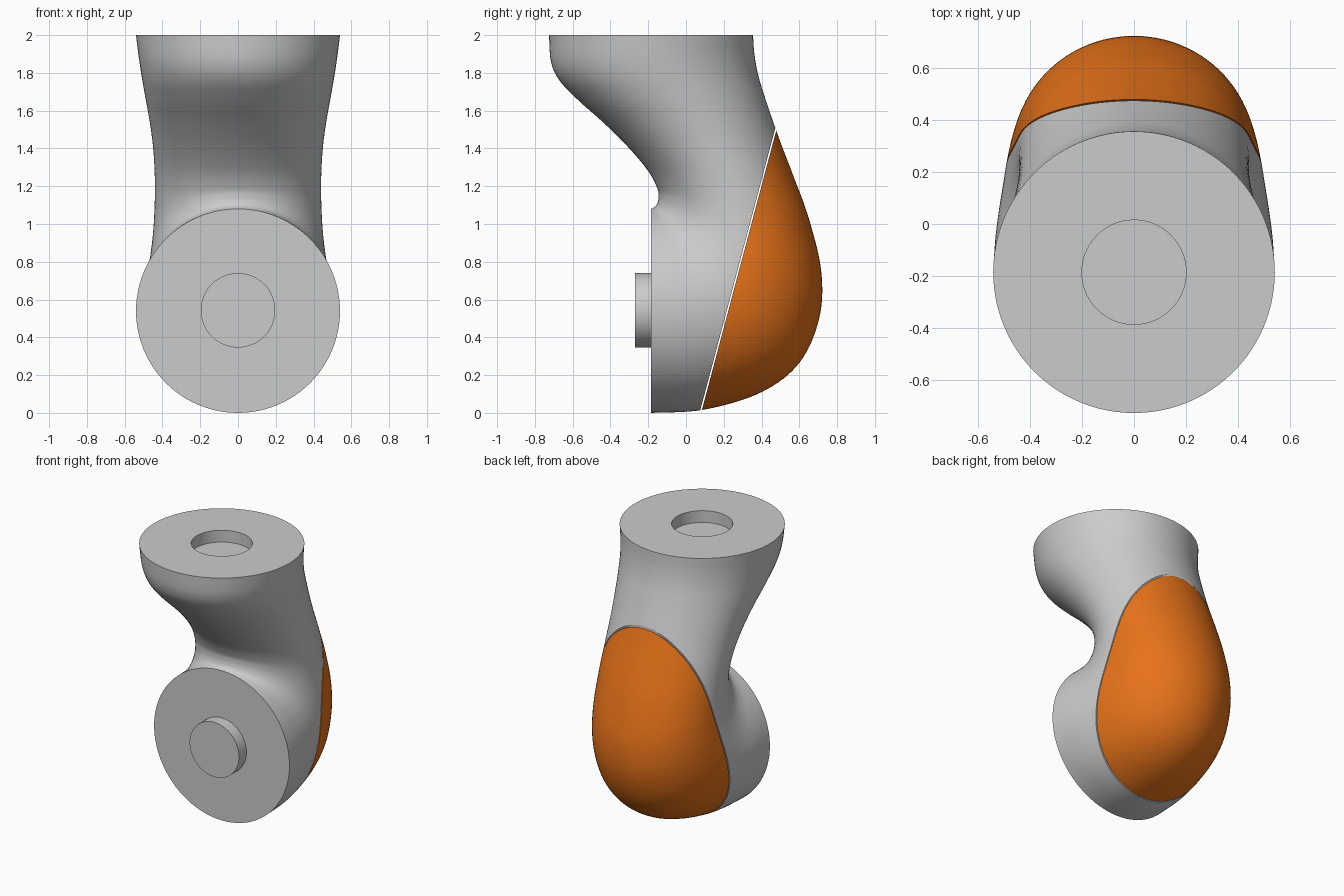
import bpy, bmesh, math
from mathutils import Vector

if "Cube" in bpy.data.objects:
    bpy.data.objects.remove(bpy.data.objects["Cube"])

SIDES, STEPS = 96, 8

# Elbow sections: inner point (y, z), outer point (y, z), half width in x
SECTIONS = [
    (-.725, 2.00, .355, 2.00, .540),
    (-.715, 1.86, .362, 1.90, .525),
    (-.670, 1.76, .382, 1.79, .509),
    (-.570, 1.655, .415, 1.68, .490),
    (-.430, 1.53, .455, 1.56, .468),
    (-.300, 1.40, .505, 1.42, .450),
    (-.200, 1.28, .570, 1.25, .441),
    (-.152, 1.19, .650, 1.03, .441),
    (-.145, 1.145, .716, .75, .450),
    (-.150, 1.115, .705, .50, .466),
    (-.157, 1.10, .600, .265, .486),
    (-.165, 1.092, .400, .11, .506),
    (-.175, 1.085, .100, .018, .530),
    (-.185, 1.08, -.185, .00, .540),
]
# Round socket sunk in the top face
SOCKET = [(-.385, 1.915, .015, 1.915, .2), (-.385, 2, .015, 2, .2)]

CUT_POINT = Vector((0, .08, .015))
CUT_NORMAL = Vector((0, 1.485, -.395)).normalized()
GAP = .004


def smooth_sections(keys):
    """Catmull-Rom interpolation of the section table."""
    pts = [Vector(k) for k in keys]
    out = []
    for i in range(len(pts) - 1):
        a, b, c, d = (pts[max(i - 1, 0)], pts[i], pts[i + 1],
                      pts[min(i + 2, len(pts) - 1)])
        for s in range(STEPS):
            t = s / STEPS
            out.append(.5 * (2 * b + (c - a) * t + (2 * a - 5 * b + 4 * c - d) * t * t
                             + (3 * b - a - 3 * c + d) * t ** 3))
    return out + [pts[-1]]


def loft(bm):
    """Skin elliptical rings from the socket floor to the front flange."""
    rings = []
    for iy, iz, oy, oz, w in SOCKET + smooth_sections(SECTIONS):
        ring = []
        for k in range(SIDES):
            a = 2 * math.pi * k / SIDES
            c = math.cos(a)
            y = (iy + oy) / 2 + c * (oy - iy) / 2
            z = (iz + oz) / 2 + c * (oz - iz) / 2
            ring.append(bm.verts.new((w * math.sin(a), y, max(z, 0))))
        rings.append(ring)
    for r0, r1 in zip(rings, rings[1:]):
        for k in range(SIDES):
            n = (k + 1) % SIDES
            bm.faces.new((r0[k], r0[n], r1[n], r1[k]))
    bm.faces.new(rings[0])
    bm.faces.new(rings[-1])


def finish(obj, color=None):
    if color:
        mat = bpy.data.materials.new(obj.name + "_paint")
        mat.diffuse_color = color
        mat.use_nodes = True
        mat.node_tree.nodes["Principled BSDF"].inputs["Base Color"].default_value = mat.diffuse_color
        obj.data.materials.append(mat)
    bpy.ops.object.select_all(action='DESELECT')
    obj.select_set(True)
    bpy.context.view_layer.objects.active = obj
    bpy.ops.object.shade_smooth_by_angle(angle=math.radians(35))


def elbow_part(name, rear, color=None):
    """Loft the elbow and keep one side of the slanted seam."""
    bm = bmesh.new()
    loft(bm)
    co = CUT_POINT + CUT_NORMAL * (GAP if rear else -GAP)
    cut = bmesh.ops.bisect_plane(bm, geom=bm.verts[:] + bm.edges[:] + bm.faces[:],
                                 plane_co=co, plane_no=CUT_NORMAL,
                                 clear_inner=rear, clear_outer=not rear)
    edges = [e for e in cut["geom_cut"]
             if isinstance(e, bmesh.types.BMEdge) and e.is_boundary]
    bmesh.ops.edgeloop_fill(bm, edges=edges)
    bmesh.ops.recalc_face_normals(bm, faces=bm.faces[:])
    mesh = bpy.data.meshes.new(name)
    bm.to_mesh(mesh)
    bm.free()
    obj = bpy.data.objects.new(name, mesh)
    bpy.context.collection.objects.link(obj)
    finish(obj, color)


# Grey elbow housing and orange rear cover
elbow_part("elbow_housing", False)
elbow_part("rear_cover", True, (.8, .17, .01, 1))

# Locating pin on the front flange
bpy.ops.mesh.primitive_cylinder_add(vertices=64, radius=.197, depth=.1,
                                    location=(0, -.22, .543),
                                    rotation=(math.pi / 2, 0, 0))
pin = bpy.context.object
pin.name = "front_pin"
finish(pin)
